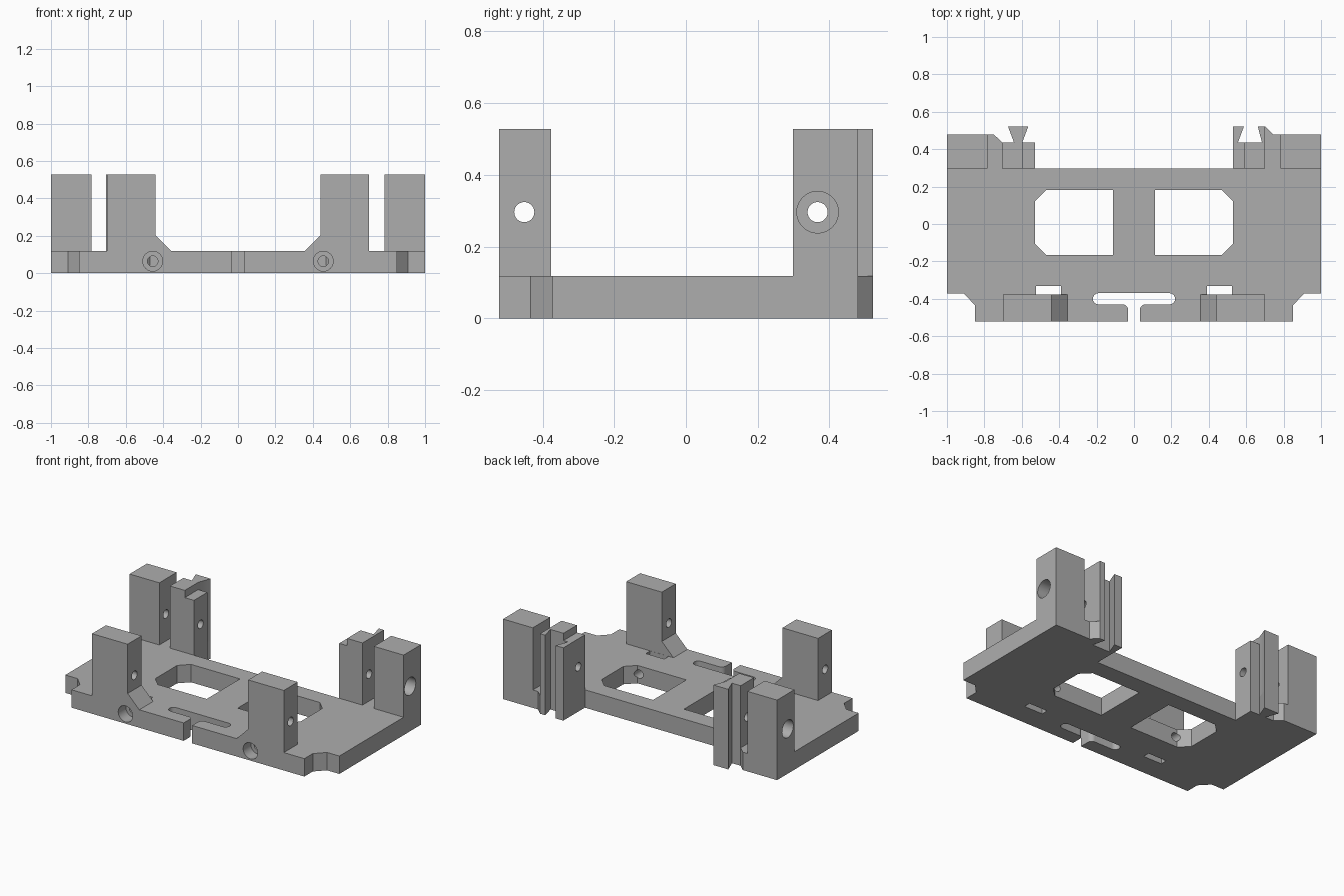
import bpy, bmesh
from math import sin, cos, pi
from mathutils import Matrix

cube = bpy.data.objects.get("Cube")
if cube:
    bpy.data.objects.remove(cube, do_unlink=True)

BASE, TOP, STEP = 0.118, 0.528, 0.48      # plate top, tower top, low shoulder top
FRONT, BACK, RIM = -0.522, 0.522, 0.479
HOLE_R, BORE_R = 0.028, 0.058

grey = bpy.data.materials.new("plain grey")
grey.use_nodes = True
grey.diffuse_color = (0.42, 0.42, 0.42, 1)
grey.node_tree.nodes["Principled BSDF"].inputs["Base Color"].default_value = grey.diffuse_color


def finish(name, bm):
    bmesh.ops.recalc_face_normals(bm, faces=bm.faces)
    mesh = bpy.data.meshes.new(name)
    bm.to_mesh(mesh)
    bm.free()
    mesh.materials.append(grey)
    obj = bpy.data.objects.new(name, mesh)
    bpy.context.collection.objects.link(obj)
    return obj


def prism(name, points, z0, z1):
    """Extrude an outline in the ground plane from z0 to z1."""
    bm = bmesh.new()
    face = bm.faces.new([bm.verts.new((x, y, z0)) for x, y in points])
    new = bmesh.ops.extrude_face_region(bm, geom=[face])["geom"]
    verts = [v for v in new if isinstance(v, bmesh.types.BMVert)]
    bmesh.ops.translate(bm, verts=verts, vec=(0, 0, z1 - z0))
    return finish(name, bm)


def box(name, x0, x1, y0, y1, z0, z1):
    return prism(name, [(x0, y0), (x1, y0), (x1, y1), (x0, y1)], z0, z1)


def rod(center, radius, length, axis):
    """Round cutter lying along x or y."""
    turn = Matrix.Rotation(pi / 2, 4, "Y" if axis == "X" else "X")
    bm = bmesh.new()
    bmesh.ops.create_cone(bm, cap_ends=True, segments=40, radius1=radius, radius2=radius,
                          depth=length, matrix=Matrix.Translation(center) @ turn)
    return finish("cutter", bm)


def cut(obj, *cutters):
    """Subtract each cutter, bake the result and drop the cutter."""
    for c in cutters:
        c.hide_render = True
        mod = obj.modifiers.new("cut", "BOOLEAN")
        mod.operation, mod.solver, mod.object = "DIFFERENCE", "EXACT", c
        bpy.context.view_layer.update()
        graph = bpy.context.evaluated_depsgraph_get()
        baked = bpy.data.meshes.new_from_object(obj.evaluated_get(graph))
        obj.modifiers.clear()
        obj.data = baked
        bpy.data.objects.remove(c, do_unlink=True)


def arc(cx, cy, r, a0, a1, n=8):
    return [(cx + r * cos(a0 + (a1 - a0) * i / n), cy + r * sin(a0 + (a1 - a0) * i / n))
            for i in range(n + 1)]


def side_hole(y):
    return rod((0, y, 0.296), HOLE_R, 3, "X")


# Base plate with chamfered front corners and interlocking back edge
plate = prism("base_plate", [
    (-0.85, FRONT), (0.85, FRONT), (0.85, -0.434), (0.91, -0.372), (1, -0.372), (1, RIM),
    (0.745, RIM), (0.70, BACK), (0.662, BACK), (0.684, 0.437), (0.556, 0.437), (0.588, BACK),
    (0.53, BACK), (0.53, 0.298), (-0.53, 0.298), (-0.53, 0.437), (-0.597, 0.437),
    (-0.565, BACK), (-0.674, BACK), (-0.642, 0.437), (-0.705, 0.437), (-0.75, RIM),
    (-1, RIM), (-1, -0.372), (-0.91, -0.372), (-0.85, -0.434)], 0, BASE)

for s in (-1, 1):
    # Window, nut pocket and counterbored screw hole
    window = [(0.113, -0.165), (0.47, -0.165), (0.53, -0.105), (0.53, 0.122),
              (0.47, 0.182), (0.113, 0.182)]
    cut(plate,
        prism("cutter", [(s * x, y) for x, y in window], -1, 1),
        box("cutter", *sorted((s * 0.39, s * 0.525)), -0.376, -0.331, -1, 1),
        rod((s * 0.456, -0.35, 0.064), HOLE_R, 0.5, "Y"),
        rod((s * 0.456, FRONT, 0.064), 0.053, 0.16, "Y"))

# Cable slot and the slit that opens it to the front
slot = arc(0.19, -0.4, 0.03, -pi / 2, pi / 2) + arc(-0.19, -0.4, 0.03, pi / 2, 3 * pi / 2)
slit = ([(-0.031, -0.6), (0.031, -0.6)] + arc(0.061, -0.46, 0.03, pi, pi / 2)
        + [(0.061, -0.41), (-0.061, -0.41)] + arc(-0.061, -0.46, 0.03, pi / 2, 0))
cut(plate, prism("cutter", slot, -1, 1), prism("cutter", slit, -1, 1))

for s, side in ((-1, "right"), (1, "left")):
    # Front post with a sloped foot on the inner side
    post = finish_points = [(0.70, BASE), (0.70, TOP), (0.44, TOP), (0.44, 0.203), (0.355, BASE)]
    bm = bmesh.new()
    face = bm.faces.new([bm.verts.new((s * x, FRONT, z)) for x, z in post])
    new = bmesh.ops.extrude_face_region(bm, geom=[face])["geom"]
    bmesh.ops.translate(bm, verts=[v for v in new if isinstance(v, bmesh.types.BMVert)],
                        vec=(0, 0.145, 0))
    cut(finish(side + "_front_post", bm), side_hole(-0.451))

    # Outer back tower, counterbored from outside
    tower = box(side + "_back_tower", *sorted((s * 0.783, s)), 0.298, RIM, BASE, TOP)
    cut(tower, side_hole(0.367), rod((s, 0.367, 0.296), BORE_R, 0.2, "X"))

# Socket tower: tall core and lower inner shoulder
core = prism("socket_tower", [(0.588, 0.298), (0.70, 0.298), (0.70, BACK), (0.662, BACK),
                              (0.684, 0.437), (0.588, 0.437)], BASE, TOP)
shoulder = prism("socket_shoulder", [(0.53, 0.298), (0.588, 0.298), (0.588, 0.437),
                                     (0.556, 0.437), (0.588, BACK), (0.53, BACK)], BASE, STEP)
cut(core, side_hole(0.367))
cut(shoulder, side_hole(0.367))

# Dovetail tower: tall core with flared tongue and lower inner shoulder
core = prism("dovetail_tower", [(-0.705, 0.298), (-0.597, 0.298), (-0.597, 0.437),
                                (-0.565, BACK), (-0.674, BACK), (-0.642, 0.437),
                                (-0.705, 0.437)], BASE, TOP)
shoulder = box("dovetail_shoulder", -0.597, -0.53, 0.298, 0.437, BASE, STEP)
cut(core, side_hole(0.367))
cut(shoulder, side_hole(0.367))

# Smooth the round bores, keep every other edge sharp
bpy.ops.object.select_all(action="DESELECT")
for obj in bpy.context.scene.objects:
    if obj.type == "MESH":
        obj.select_set(True)
        bpy.context.view_layer.objects.active = obj
bpy.ops.object.shade_smooth_by_angle(angle=pi / 6)
